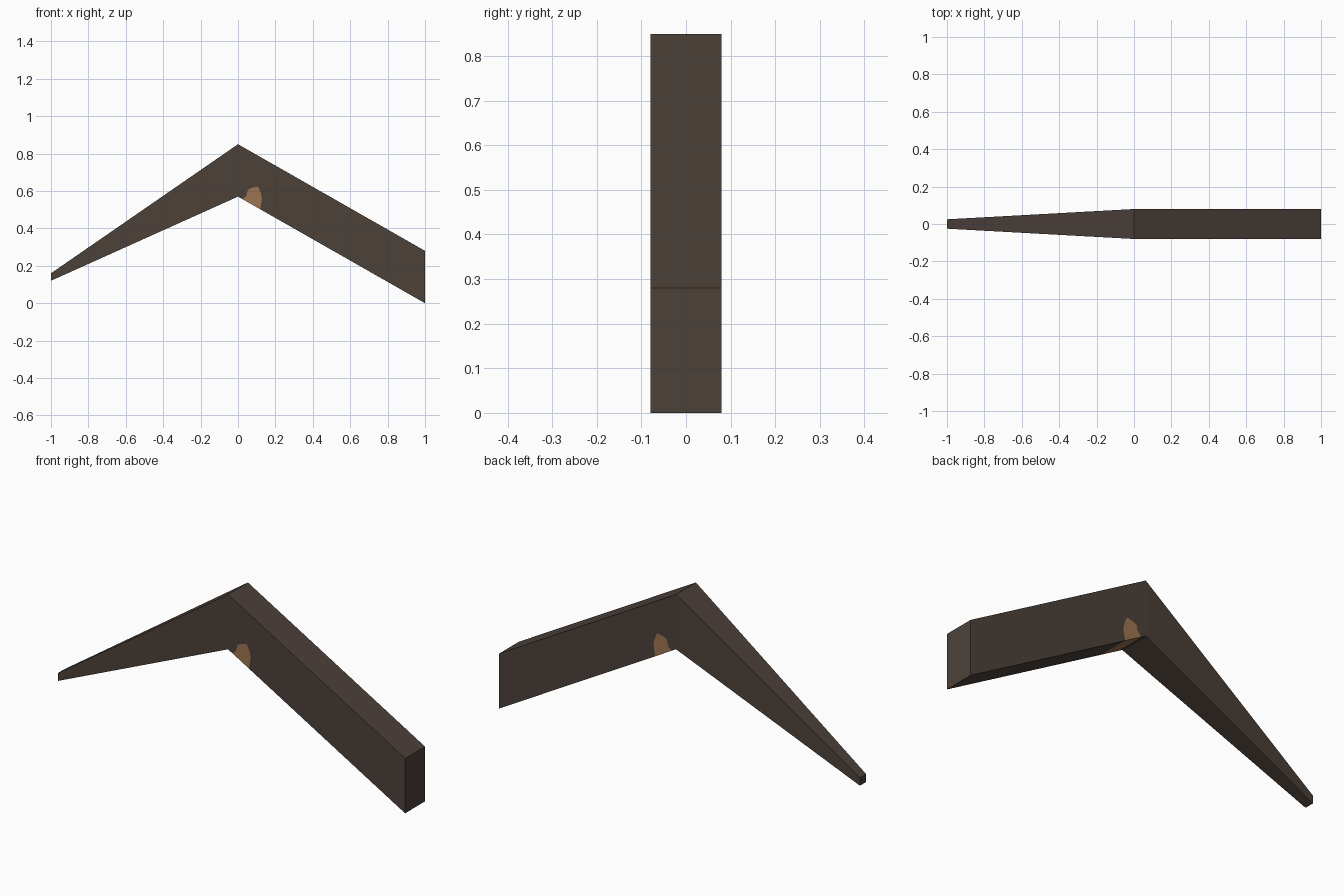
import bpy, bmesh

if "Cube" in bpy.data.objects:
    bpy.data.objects.remove(bpy.data.objects["Cube"])


def material(name, rgb):
    m = bpy.data.materials.new(name)
    m.diffuse_color = (*rgb, 1)
    m.use_nodes = True
    m.node_tree.nodes["Principled BSDF"].inputs["Base Color"].default_value = m.diffuse_color
    return m


HALF = 0.08                       # half thickness of the straight arm


def bottom(x):                    # lower edge of the straight arm
    return 0.57 * (1 - x)


# Worn patch outline (x, z), starting and ending on the lower edge
patch = [(0.025, bottom(0.025)), (0.045, 0.575), (0.052, 0.605), (0.07, 0.616),
         (0.107, 0.624), (0.122, 0.59), (0.128, 0.56), (0.118, bottom(0.118))]

bm = bmesh.new()


def ring(points, y):
    return [bm.verts.new((x, y, z)) for x, z in points]


# Straight arm: side faces with the patch cut out of the lower edge
arm = [(0, 0.57)] + patch + [(1, 0), (1, 0.28), (0, 0.85)]
front, back = ring(arm, -HALF), ring(arm, HALF)
n = len(patch)
bm.faces.new(front)
bm.faces.new(back[::-1])

# Patch on both sides and across the underside
for f in (front[1:n + 1][::-1], back[1:n + 1],
          [front[1], back[1], back[n], front[n]]):
    bm.faces.new(f).material_index = 1

# Rest of the underside, the end cap and the top
for a, b in ((0, 1), (n, n + 1), (n + 1, n + 2), (n + 2, n + 3)):
    bm.faces.new([front[a], back[a], back[b], front[b]])

# Tapered arm narrowing to a small square tip
tip = [bm.verts.new((-1, y, z)) for y, z in
       ((-0.025, 0.12), (0.025, 0.12), (0.025, 0.16), (-0.025, 0.16))]
elbow = [front[0], back[0], back[-1], front[-1]]
for i in range(4):
    j = (i + 1) % 4
    bm.faces.new([elbow[i], elbow[j], tip[j], tip[i]])
bm.faces.new(tip)

bmesh.ops.recalc_face_normals(bm, faces=bm.faces)
bmesh.ops.triangulate(bm, faces=[f for f in bm.faces if len(f.verts) > 4])

mesh = bpy.data.meshes.new("bent_arm")
bm.to_mesh(mesh)
bm.free()
mesh.materials.append(material("dark brown", (0.073, 0.053, 0.042)))
mesh.materials.append(material("tan", (0.34, 0.175, 0.082)))
bpy.context.collection.objects.link(bpy.data.objects.new("bent_arm", mesh))
